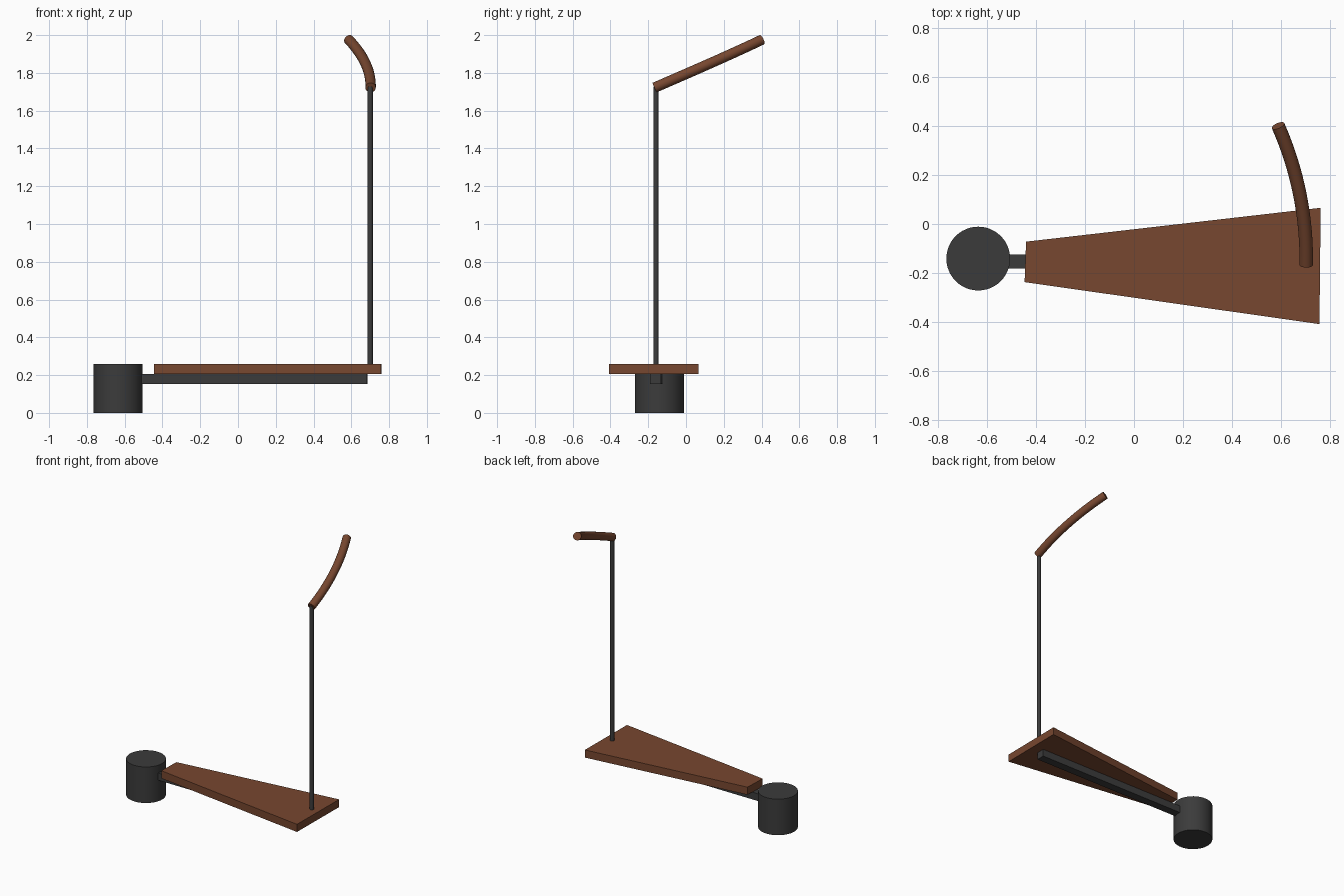
import bpy, bmesh, math
from mathutils import Vector

if "Cube" in bpy.data.objects:
    bpy.data.objects.remove(bpy.data.objects["Cube"])


def material(name, rgb):
    m = bpy.data.materials.new(name)
    m.diffuse_color = (*rgb, 1)
    m.use_nodes = True
    m.node_tree.nodes["Principled BSDF"].inputs["Base Color"].default_value = m.diffuse_color
    return m


WOOD = material("brown wood", (0.185, 0.063, 0.029))
METAL = material("dark metal", (0.044, 0.044, 0.044))
HUB = Vector((-0.635, -0.141, 0))   # axis of the spiral


def finish(ob, name, mat, smooth=False):
    ob.name = name
    ob.data.name = name
    ob.data.materials.append(mat)
    if smooth:
        bpy.ops.object.select_all(action='DESELECT')
        ob.select_set(True)
        bpy.context.view_layer.objects.active = ob
        bpy.ops.object.shade_smooth_by_angle(angle=math.radians(35))
    return ob


def cylinder(name, x, y, r, z0, z1, sides, mat):
    bpy.ops.mesh.primitive_cylinder_add(vertices=sides, radius=r, depth=z1 - z0,
                                        location=(x, y, (z0 + z1) / 2))
    return finish(bpy.context.object, name, mat, True)


def from_bmesh(name, bm, mat, smooth=False):
    bmesh.ops.recalc_face_normals(bm, faces=bm.faces)
    me = bpy.data.meshes.new(name)
    bm.to_mesh(me)
    bm.free()
    ob = bpy.data.objects.new(name, me)
    bpy.context.collection.objects.link(ob)
    return finish(ob, name, mat, smooth)


def slab(name, outline, z0, z1, mat):
    bm = bmesh.new()
    face = bm.faces.new([bm.verts.new((x, y, z0)) for x, y in outline])
    ext = bmesh.ops.extrude_face_region(bm, geom=[face], use_keep_orig=True)
    top = [v for v in ext["geom"] if isinstance(v, bmesh.types.BMVert)]
    bmesh.ops.translate(bm, verts=top, vec=(0, 0, z1 - z0))
    return from_bmesh(name, bm, mat)


# Central hub and steel arm under the step
cylinder("hub", HUB.x, HUB.y, 0.13, 0, 0.26, 48, METAL)
slab("support_arm", [(-0.56, -0.181), (0.684, -0.191), (0.685, -0.132), (-0.56, -0.123)],
     0.153, 0.205, METAL)

# Tapered wooden tread
slab("tread", [(-0.446, -0.237), (0.756, -0.408), (0.761, 0.066), (-0.44, -0.072)],
     0.205, 0.26, WOOD)

# Upright baluster
cylinder("baluster", 0.70, -0.159, 0.0138, 0.22, 1.728, 16, METAL)

# Handrail: round section swept along a short helix about the hub
R, A0, A1, Z0, Z1, RAD = 1.337, math.radians(-1.1), math.radians(23.9), 1.722, 1.975, 0.0275
STEPS, SIDES = 16, 20
rise = (Z1 - Z0) / (A1 - A0)
bm = bmesh.new()
rings = []
for i in range(STEPS + 1):
    a = A0 + (A1 - A0) * i / STEPS
    out = Vector((math.cos(a), math.sin(a), 0))
    tangent = Vector((-R * math.sin(a), R * math.cos(a), rise)).normalized()
    up = out.cross(tangent)
    centre = HUB + out * R + Vector((0, 0, Z0 + rise * (a - A0)))
    rings.append([bm.verts.new(centre + RAD * (out * math.cos(t) + up * math.sin(t)))
                  for t in (2 * math.pi * k / SIDES for k in range(SIDES))])
for r0, r1 in zip(rings, rings[1:]):
    for k in range(SIDES):
        n = (k + 1) % SIDES
        bm.faces.new((r0[k], r0[n], r1[n], r1[k]))
bm.faces.new(rings[0])
bm.faces.new(rings[-1])
from_bmesh("handrail", bm, WOOD, True)
